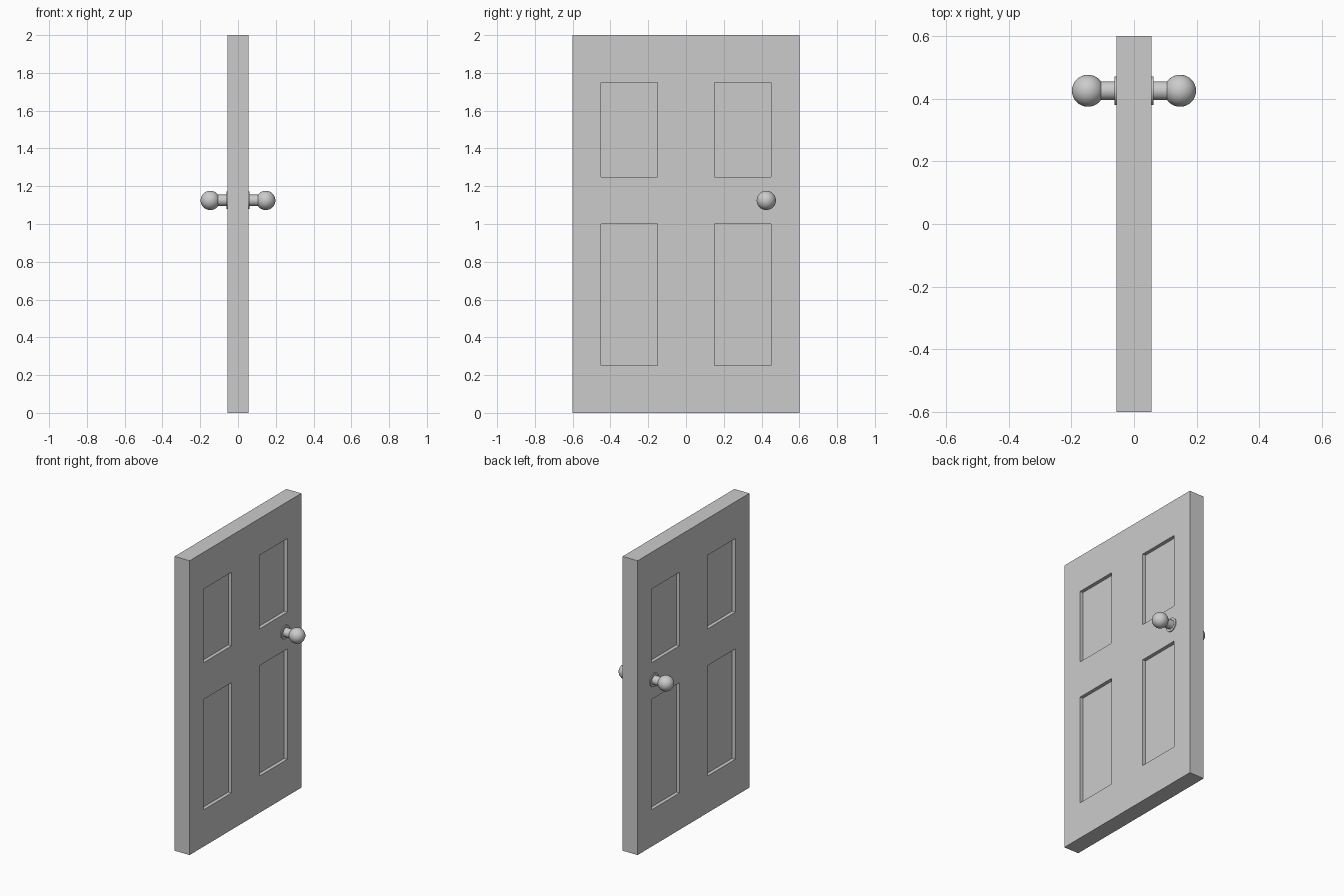
import bpy, bmesh, math

if "Cube" in bpy.data.objects:
    bpy.data.objects.remove(bpy.data.objects["Cube"])

grey = bpy.data.materials.new("light_grey")
grey.diffuse_color = (0.6, 0.6, 0.6, 1)
grey.use_nodes = True
grey.node_tree.nodes["Principled BSDF"].inputs["Base Color"].default_value = grey.diffuse_color

HALF_T, HALF_W, HEIGHT = 0.056, 0.6, 2.0
RECESS = 0.024


def finish(bm, name):
    me = bpy.data.meshes.new(name)
    bm.to_mesh(me)
    bm.free()
    ob = bpy.data.objects.new(name, me)
    bpy.context.collection.objects.link(ob)
    me.materials.append(grey)
    return ob


# Door slab, cut along the panel lines, with panels sunk on both sides
bm = bmesh.new()
bmesh.ops.create_cube(bm, size=1)
for v in bm.verts:
    v.co = (v.co.x * 2 * HALF_T, v.co.y * 2 * HALF_W, (v.co.z + 0.5) * HEIGHT)
cuts = [((0, y, 0), (0, 1, 0)) for y in (-0.45, -0.15, 0.15, 0.45)]
cuts += [((0, 0, z), (0, 0, 1)) for z in (0.25, 1.0, 1.25, 1.75)]
for co, no in cuts:
    bmesh.ops.bisect_plane(bm, geom=bm.verts[:] + bm.edges[:] + bm.faces[:],
                           plane_co=co, plane_no=no)
bm.normal_update()


def is_panel(f):
    c = f.calc_center_median()
    return (abs(f.normal.x) > 0.9 and 0.15 < abs(c.y) < 0.45
            and (0.25 < c.z < 1.0 or 1.25 < c.z < 1.75))


panels = [f for f in bm.faces if is_panel(f)]
bmesh.ops.inset_individual(bm, faces=panels, thickness=0, depth=-RECESS)
finish(bm, "door_slab")


# Knob parts on each side: rosette, neck and ball
def turned(name, radius, x0, x1, sx):
    bpy.ops.mesh.primitive_cylinder_add(
        vertices=32, radius=radius, depth=x1 - x0,
        location=(sx * (x0 + x1) / 2, 0.425, 1.125), rotation=(0, math.pi / 2, 0))
    done(name)


def done(name):
    ob = bpy.context.object
    ob.name = name
    ob.data.materials.append(grey)
    bpy.ops.object.shade_smooth_by_angle(angle=math.radians(30))


for side, sx in (("left", -1), ("right", 1)):
    turned(side + "_rosette", 0.046, 0.045, 0.062, sx)
    turned(side + "_knob_neck", 0.03, 0.05, 0.12, sx)
    bpy.ops.mesh.primitive_uv_sphere_add(
        segments=32, ring_count=16, radius=0.051,
        location=(sx * 0.147, 0.425, 1.125), rotation=(0, math.pi / 2, 0))
    done(side + "_knob_ball")
